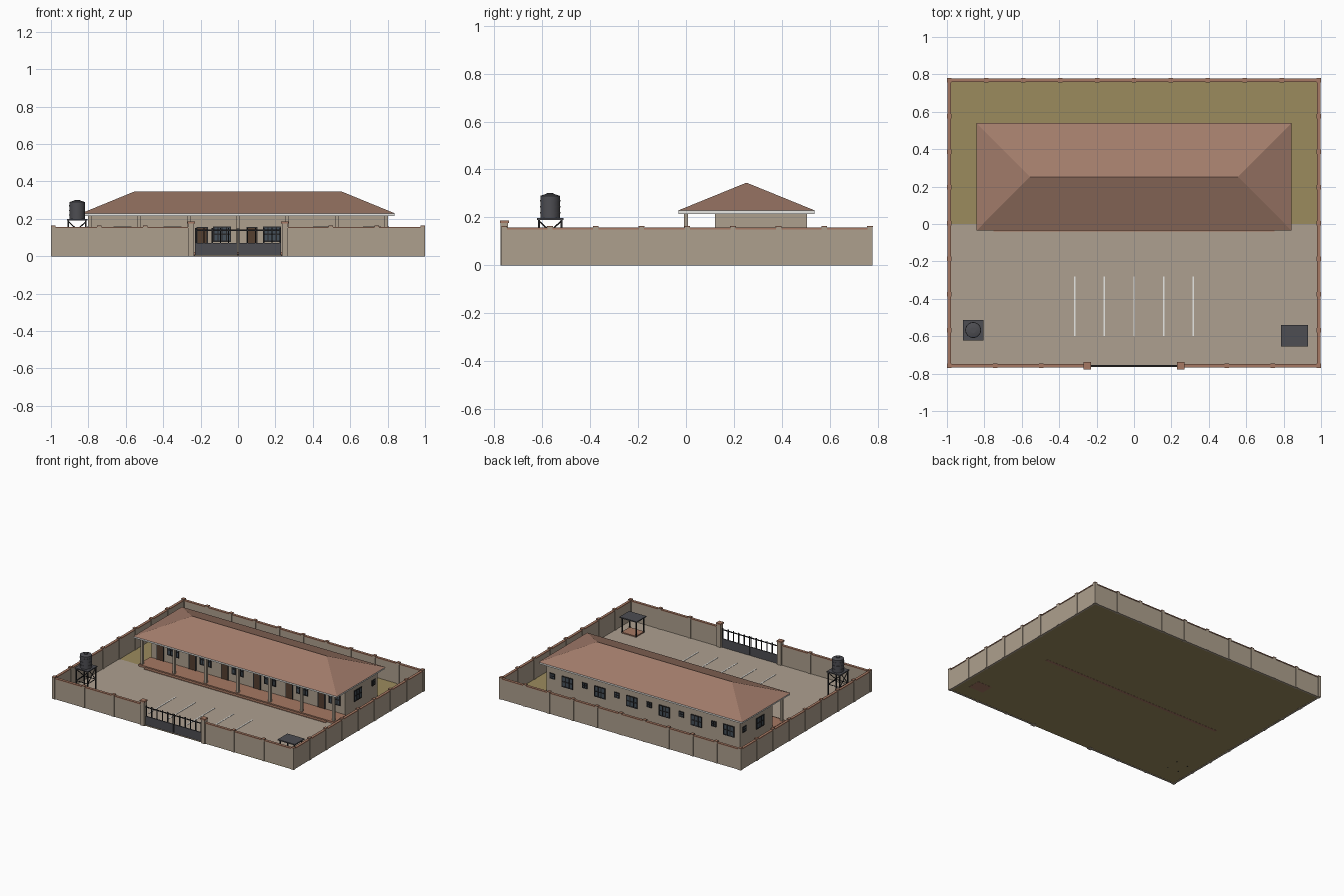
import bpy, bmesh, math
from mathutils import Matrix, Vector

cube = bpy.data.objects.get("Cube")
if cube:
    bpy.data.objects.remove(cube)


def material(name, r, g, b):
    m = bpy.data.materials.new(name)
    m.use_nodes = True
    m.diffuse_color = (r, g, b, 1)
    m.node_tree.nodes["Principled BSDF"].inputs["Base Color"].default_value = (r, g, b, 1)
    return m


PLASTER = material("plaster", 0.42, 0.35, 0.27)
PAVING = material("paving", 0.42, 0.35, 0.28)
GRASS = material("dry grass", 0.33, 0.26, 0.11)
ROOF = material("roof clay", 0.36, 0.2, 0.145)
CLAY = material("terracotta", 0.38, 0.19, 0.125)
WHITE = material("white paint", 0.85, 0.85, 0.82)
METAL = material("dark metal", 0.075, 0.075, 0.085)
BLACK = material("black iron", 0.02, 0.02, 0.022)
GLASS = material("window glass", 0.06, 0.08, 0.1)
DOOR = material("door wood", 0.09, 0.05, 0.03)


class Part:
    """Collects boxes, rods and drums into one named object."""

    def __init__(self, name, mat):
        self.name, self.mat, self.bm = name, mat, bmesh.new()

    def box(self, x0, x1, y0, y1, z0, z1):
        size = Matrix.Diagonal((x1 - x0, y1 - y0, z1 - z0, 1))
        mid = Matrix.Translation(((x0 + x1) / 2, (y0 + y1) / 2, (z0 + z1) / 2))
        bmesh.ops.create_cube(self.bm, size=1, matrix=mid @ size)

    def post(self, x, y, w, z0, z1):
        self.box(x - w / 2, x + w / 2, y - w / 2, y + w / 2, z0, z1)

    def drum(self, x, y, r1, r2, z0, z1):
        bmesh.ops.create_cone(self.bm, cap_ends=True, segments=24, radius1=r1, radius2=r2,
                              depth=z1 - z0, matrix=Matrix.Translation((x, y, (z0 + z1) / 2)))

    def rod(self, a, b, r):
        a, b = Vector(a), Vector(b)
        turn = (b - a).to_track_quat('Z', 'Y').to_matrix().to_4x4()
        bmesh.ops.create_cone(self.bm, cap_ends=True, segments=6, radius1=r, radius2=r,
                              depth=(b - a).length, matrix=Matrix.Translation((a + b) / 2) @ turn)

    def done(self, smooth=False):
        mesh = bpy.data.meshes.new(self.name)
        self.bm.to_mesh(mesh)
        self.bm.free()
        mesh.materials.append(self.mat)
        ob = bpy.data.objects.new(self.name, mesh)
        bpy.context.collection.objects.link(ob)
        if smooth:
            bpy.ops.object.select_all(action='DESELECT')
            ob.select_set(True)
            bpy.context.view_layer.objects.active = ob
            bpy.ops.object.shade_smooth_by_angle(angle=math.radians(40))


# Ground
ground = Part("ground", GRASS)
ground.box(-0.99, 0.99, -0.765, 0.77, 0.001, 0.005)
ground.done()
yard = Part("paved_yard", PAVING)
yard.box(-0.985, 0.985, -0.765, 0, 0.005, 0.008)
yard.done()
lines = Part("parking_lines", WHITE)
for i in range(-2, 3):
    lines.box(i * 0.159 - 0.004, i * 0.159 + 0.004, -0.6, -0.28, 0.008, 0.01)
lines.done()

# Boundary wall with coping and pillars
SIDE, BACK, FRONT, GATE = 0.988, 0.768, -0.758, 0.25
wall, coping = Part("boundary_wall", PLASTER), Part("wall_coping", CLAY)
pillars, caps = Part("wall_pillars", PLASTER), Part("pillar_caps", CLAY)
for part, t, z0, z1 in ((wall, 0.007, 0, 0.15), (coping, 0.01, 0.15, 0.157)):
    part.box(-SIDE, SIDE, BACK - t, BACK + t, z0, z1)
    for s in (-1, 1):
        part.box(s * SIDE - t, s * SIDE + t, FRONT - t, BACK + t, z0, z1)
        part.box(min(s * SIDE, s * GATE), max(s * SIDE, s * GATE), FRONT - t, FRONT + t, z0, z1)
spots = [(-SIDE + SIDE * i / 5, BACK) for i in range(11)]
for s in (-1, 1):
    spots += [(s * SIDE, FRONT + (BACK - FRONT) * i / 8) for i in range(8)]
    spots += [(s * (GATE + (SIDE - GATE) * i / 3), FRONT) for i in (1, 2)]
for x, y in spots:
    pillars.post(x, y, 0.022, 0, 0.16)
    caps.post(x, y, 0.024, 0.16, 0.165)
for s in (-1, 1):
    pillars.post(s * GATE, FRONT, 0.032, 0, 0.176)
    caps.post(s * GATE, FRONT, 0.038, 0.176, 0.187)
for part in (wall, coping, pillars, caps):
    part.done()

# Gate: solid lower panels, upright bars and rails
panel, bars = Part("gate_panels", METAL), Part("gate_bars", BLACK)
for s in (-1, 1):
    panel.box(min(0.003 * s, 0.23 * s), max(0.003 * s, 0.23 * s), FRONT - 0.004, FRONT + 0.004, 0.008, 0.072)
    for i in range(6):
        bars.post(s * (0.006 + i * 0.044), FRONT, 0.006, 0.07, 0.15)
bars.box(-0.23, 0.23, FRONT - 0.003, FRONT + 0.003, 0.136, 0.142)
panel.done()
bars.done()

# Building body, veranda and columns
X, Y0, Y1, EAVE = 0.8, 0.12, 0.505, 0.215
body = Part("building_walls", PLASTER)
body.box(-X, X, Y0, Y1, 0.003, EAVE)
body.done()
porch = Part("veranda_floor", CLAY)
porch.box(-X - 0.01, X + 0.01, -0.02, Y0, 0.003, 0.022)
porch.box(-0.75, 0.75, -0.04, -0.02, 0, 0.013)
porch.done()
columns = Part("veranda_columns", PLASTER)
BAY = X / 3
for i in range(7):
    columns.post((X - 0.008) * (i - 3) / 3, 0, 0.018, 0.02, EAVE)
columns.done()

# Windows and doors, placed on a wall by its outward direction
frames, panes, doors = Part("window_frames", BLACK), Part("window_panes", GLASS), Part("doors", DOOR)


def plate(part, side, along, z, w, h, depth):
    """Thin plate on the front, back, left or right wall."""
    a, b, z0, z1 = along - w / 2, along + w / 2, z - h / 2, z + h / 2
    if side == "front":
        part.box(a, b, Y0 - depth, Y0, z0, z1)
    elif side == "back":
        part.box(a, b, Y1, Y1 + depth, z0, z1)
    elif side == "left":
        part.box(X, X + depth, a, b, z0, z1)
    else:
        part.box(-X - depth, -X, a, b, z0, z1)


def window(side, along, z, w, h, bars_across):
    plate(panes, side, along, z, w, h, 0.003)
    for i in range(bars_across + 1):
        plate(frames, side, along - w / 2 + w * i / bars_across, z, 0.006, h + 0.006, 0.006)
    for k in (-0.5, 0, 0.5):
        plate(frames, side, along, z + k * h, w, 0.006, 0.006)


for i in range(6):
    start = -X + BAY * i
    plate(doors, "front", start + 0.075, 0.085, 0.05, 0.13, 0.004)
    for s in (-1, 1):
        plate(frames, "front", start + 0.075 + s * 0.027, 0.087, 0.006, 0.136, 0.006)
    plate(frames, "front", start + 0.075, 0.153, 0.06, 0.006, 0.006)
    window("front", start + 0.182, 0.118, 0.09, 0.075, 4)
    window("back", start + BAY - 0.175, 0.118, 0.085, 0.075, 3)
    window("back", start + BAY - 0.05, 0.135, 0.035, 0.035, 2)
for side in ("left", "right"):
    window(side, 0.27, 0.118, 0.085, 0.075, 3)
    window(side, 0.455, 0.135, 0.035, 0.035, 2)
for part in (frames, panes, doors):
    part.done()

# Hipped roof over a white fascia
fascia = Part("roof_fascia", WHITE)
fascia.box(-0.838, 0.838, -0.031, 0.536, 0.214, 0.229)
fascia.done()
roof = Part("hipped_roof", ROOF)
roof.box(-0.842, 0.842, -0.035, 0.54, 0.228, 0.345)
for v in roof.bm.verts:
    if v.co.z > 0.3:
        v.co.x = math.copysign(0.557, v.co.x)
        v.co.y = 0.2525
bmesh.ops.remove_doubles(roof.bm, verts=roof.bm.verts, dist=0.0001)
roof.done()

# Water tank on a braced stand
TX, TY, R = -0.86, -0.567, 0.047
stand = Part("tank_stand", BLACK)
corners = [(TX + R * a, TY + R * b) for a, b in ((-1, -1), (1, -1), (1, 1), (-1, 1))]
for i, (x, y) in enumerate(corners):
    nx, ny = corners[(i + 1) % 4]
    stand.post(x, y, 0.008, 0, 0.193)
    stand.rod((x, y, 0.1), (nx, ny, 0.1), 0.003)
    stand.rod((x, y, 0.1), (nx, ny, 0.185), 0.003)
stand.done()
deck = Part("tank_platform", METAL)
deck.post(TX, TY, 0.11, 0.19, 0.198)
deck.done()
tank = Part("water_tank", METAL)
tank.drum(TX, TY, 0.041, 0.041, 0.198, 0.29)
tank.drum(TX, TY, 0.041, 0.02, 0.29, 0.297)
tank.drum(TX, TY, 0.015, 0.015, 0.295, 0.302)
for z in (0.22, 0.245, 0.27):
    tank.drum(TX, TY, 0.0425, 0.0425, z - 0.003, z + 0.003)
tank.done(smooth=True)

# Small shelter with a raised pad
SX, SY = 0.858, -0.598
shelter = Part("shelter_posts", BLACK)
for a in (-1, 1):
    for b in (-1, 1):
        shelter.post(SX + a * 0.058, SY + b * 0.045, 0.007, 0.005, 0.125)
shelter.done()
cover = Part("shelter_roof", METAL)
cover.box(SX - 0.071, SX + 0.071, SY - 0.057, SY + 0.057, 0.122, 0.13)
cover.done()
pad = Part("shelter_pad", CLAY)
pad.box(SX - 0.06, SX + 0.06, SY - 0.048, SY + 0.048, 0, 0.016)
pad.done()
